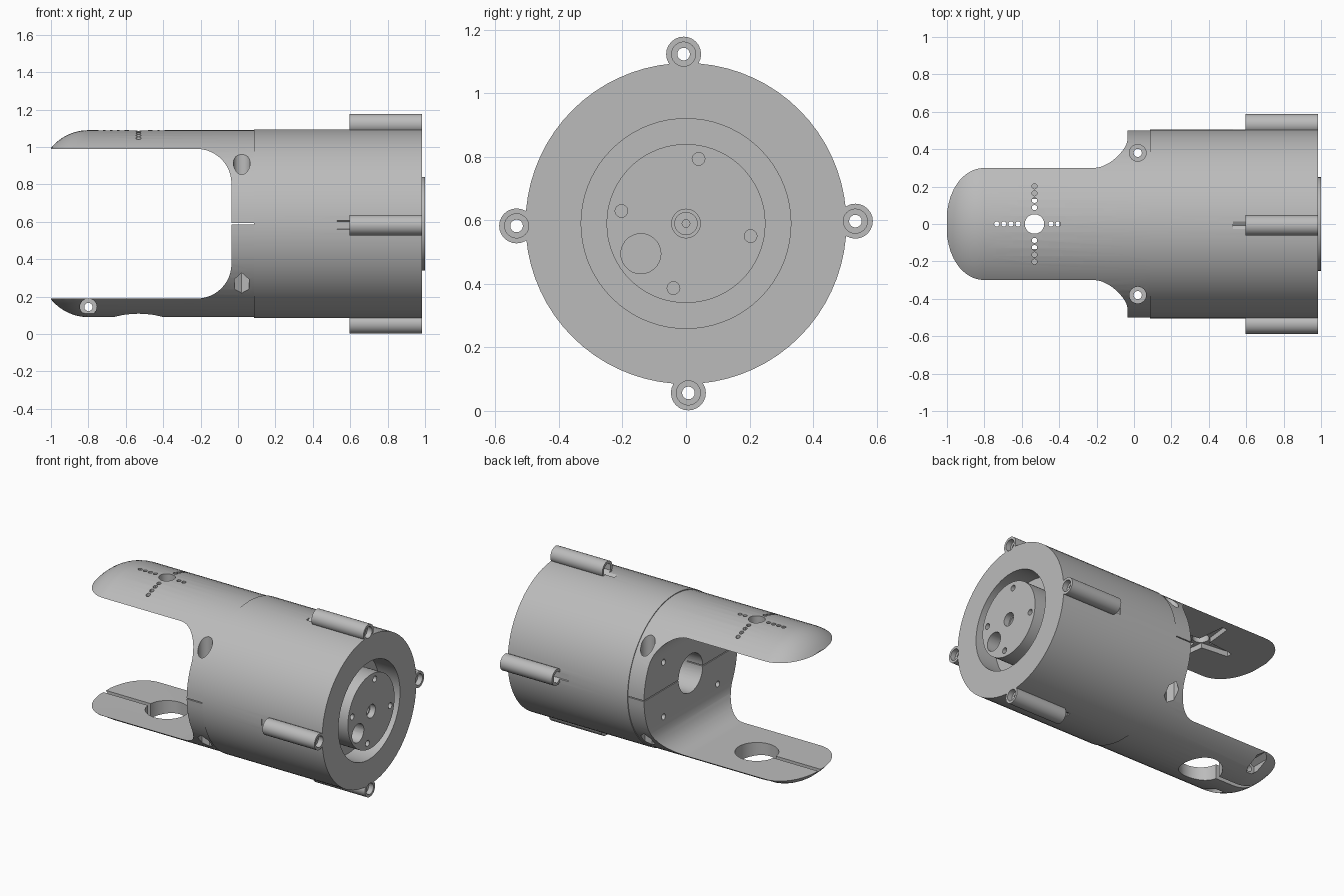
import bpy, bmesh, math
from mathutils import Vector, Matrix

cube = bpy.data.objects.get("Cube")
if cube:
    bpy.data.objects.remove(cube)

C = 0.59          # height of the long axis
JOINT = 0.085     # where fork and motor housing meet
END = 0.985       # housing end face

grey = bpy.data.materials.new("plain grey")
grey.use_nodes = True
grey.diffuse_color = (0.5, 0.5, 0.5, 1)
grey.node_tree.nodes["Principled BSDF"].inputs["Base Color"].default_value = (0.5, 0.5, 0.5, 1)


def finish(bm, name):
    bmesh.ops.recalc_face_normals(bm, faces=bm.faces)
    mesh = bpy.data.meshes.new(name)
    bm.to_mesh(mesh)
    bm.free()
    mesh.materials.append(grey)
    ob = bpy.data.objects.new(name, mesh)
    bpy.context.scene.collection.objects.link(ob)
    return ob


def lathe(name, profile, steps=72):
    """Revolve (x, radius) points about the long axis."""
    bm = bmesh.new()
    vs = [bm.verts.new((x, 0, C + r)) for x, r in profile]
    es = [bm.edges.new(p) for p in zip(vs, vs[1:])]
    bmesh.ops.spin(bm, geom=vs + es, cent=(0, 0, C), axis=(1, 0, 0),
                   angle=math.tau, steps=steps)
    bmesh.ops.remove_doubles(bm, verts=bm.verts, dist=1e-5)
    return finish(bm, name)


def rod(r, a, b, sides=20, name="cutter"):
    """Cylinder between two points."""
    a, b = Vector(a), Vector(b)
    turn = (b - a).to_track_quat('Z', 'Y').to_matrix().to_4x4()
    bm = bmesh.new()
    bmesh.ops.create_cone(bm, cap_ends=True, segments=sides, radius1=r, radius2=r,
                          depth=(b - a).length,
                          matrix=Matrix.Translation((a + b) / 2) @ turn)
    return finish(bm, name)


def prism(points, offset):
    """Extrude a closed outline of 3D points."""
    bm = bmesh.new()
    f = bm.faces.new([bm.verts.new(p) for p in points])
    new = bmesh.ops.extrude_face_region(bm, geom=[f], use_keep_orig=True)["geom"]
    bmesh.ops.translate(bm, vec=offset, verts=[v for v in new if isinstance(v, bmesh.types.BMVert)])
    return finish(bm, "cutter")


def box(x0, x1, y0, y1, z0, z1):
    return prism([(x0, y0, z0), (x1, y0, z0), (x1, y1, z0), (x0, y1, z0)], (0, 0, z1 - z0))


def combine(target, tool, operation='DIFFERENCE'):
    mod = target.modifiers.new("shape", 'BOOLEAN')
    mod.operation, mod.solver, mod.object = operation, 'EXACT', tool
    tool.hide_render = True
    bpy.context.view_layer.objects.active = target
    bpy.ops.object.modifier_apply(modifier=mod.name)
    bpy.data.objects.remove(tool)


def smooth(ob):
    bpy.ops.object.select_all(action='DESELECT')
    ob.select_set(True)
    bpy.context.view_layer.objects.active = ob
    bpy.ops.object.shade_smooth_by_angle(angle=math.radians(30))


# Fork: round bar with a rounded nose
R = 0.258
nose = [(-0.8 - 0.2 * t / 10, 0.5 - R + math.sqrt(R * R - (0.2 * t / 10) ** 2))
        for t in range(10, -1, -1)]
fork = lathe("fork", [(-1, 0)] + nose + [(JOINT, 0.5), (JOINT, 0)])

# Window between the two arms, with rounded inner corners
half, fillet, face = 0.4, 0.185, -0.035
outline = [(-1.3, -1, C - half)]
for start, sz in ((-90, -1), (0, 1)):
    for i in range(13):
        a = math.radians(start + 7.5 * i)
        outline.append((face - fillet + fillet * math.cos(a), -1,
                        C + sz * (half - fillet) + fillet * math.sin(a)))
outline.append((-1.3, -1, C + half))
combine(fork, prism(outline, (0, 2, 0)))

# Collar: shaft opening, screw holes, split line
combine(fork, rod(0.13, (-0.2, 0, C), (0.2, 0, C), 40))
for sy in (-1, 1):
    for sz in (-1, 1):
        y, z = sy * 0.29, C + sz * 0.185
        combine(fork, rod(0.02, (-0.2, y, z), (0.05, y, z), 16))
    y = sy * 0.38
    combine(fork, rod(0.022, (0.02, y, 0), (0.02, y, 1.2)))
    combine(fork, rod(0.045, (0.02, y, 0.78), (0.02, y, 1.2), 24))
    combine(fork, rod(0.045, (0.02, y, 0), (0.02, y, 0.4), 6))
combine(fork, box(-0.2, 0.2, -0.7, 0.7, C - 0.003, C + 0.003))

# Upper arm: pivot hole, rows of small holes, cross recess underneath
px = -0.532
combine(fork, rod(0.052, (px, 0, 0.9), (px, 0, 1.2), 32))
for dx, dy in ((1, 0), (-1, 0), (0, 1), (0, -1)):
    for i in range(4):
        d = 0.088 + 0.038 * i
        x, y = px + dx * d, dy * d
        combine(fork, rod(0.014, (x, y, 0.9), (x, y, 1.2), 12))
for dx, dy in ((1, 0), (0, 1)):
    arm = [(-0.23, 0.02), (0, 0.045), (0.23, 0.02), (0.23, -0.02), (0, -0.045), (-0.23, -0.02)]
    combine(fork, prism([(px + dx * u + dy * v, dy * u + dx * v, 0.95) for u, v in arm],
                        (0, 0, 0.075)))

# Lower arm: bearing hole, clamp slit and clamp screw
combine(fork, rod(0.135, (px, 0, -0.1), (px, 0, 0.4), 48))
combine(fork, box(-1.2, px, -0.015, 0.015, -0.1, 0.4))
combine(fork, rod(0.022, (-0.8, -0.5, 0.145), (-0.8, 0.5, 0.145)))
combine(fork, rod(0.045, (-0.8, -0.5, 0.145), (-0.8, -0.14, 0.145), 24))
combine(fork, rod(0.045, (-0.8, 0.5, 0.145), (-0.8, 0.14, 0.145), 6))
smooth(fork)

# Motor housing: front pocket, ring groove and raised hub at the rear
housing = lathe("motor_housing", [(0.4, 0), (0.4, 0.13), (JOINT, 0.13), (JOINT, 0.505),
                                  (END, 0.505), (END, 0.33), (0.83, 0.33), (0.83, 0.25),
                                  (1, 0.25), (1, 0.045), (0.96, 0.045), (0.96, 0.035),
                                  (0.9, 0.035), (0.9, 0.012), (0.85, 0.012), (0.85, 0)])

# Hub holes
combine(housing, rod(0.063, (0.6, -0.142, 0.495), (1.1, -0.142, 0.495), 28))
for k in range(4):
    a = math.radians(79 + 90 * k)
    y, z = 0.207 * math.cos(a), C + 0.207 * math.sin(a)
    combine(housing, rod(0.02, (0.9, y, z), (1.1, y, z), 16))

# Four screw bosses along the housing
for k in range(4):
    a = math.radians(0.8 + 90 * k)
    y, z = 0.533 * math.cos(a), C + 0.533 * math.sin(a)
    combine(housing, rod(0.055, (0.595, y, z), (END, y, z), 24), 'UNION')
    combine(housing, rod(0.02, (0.5, y, z), (1.1, y, z), 16))
    combine(housing, rod(0.038, (0.95, y, z), (1.1, y, z), 24))
    combine(housing, rod(0.04, (0.53, y, z), (0.64, y, z), 6))
smooth(housing)
